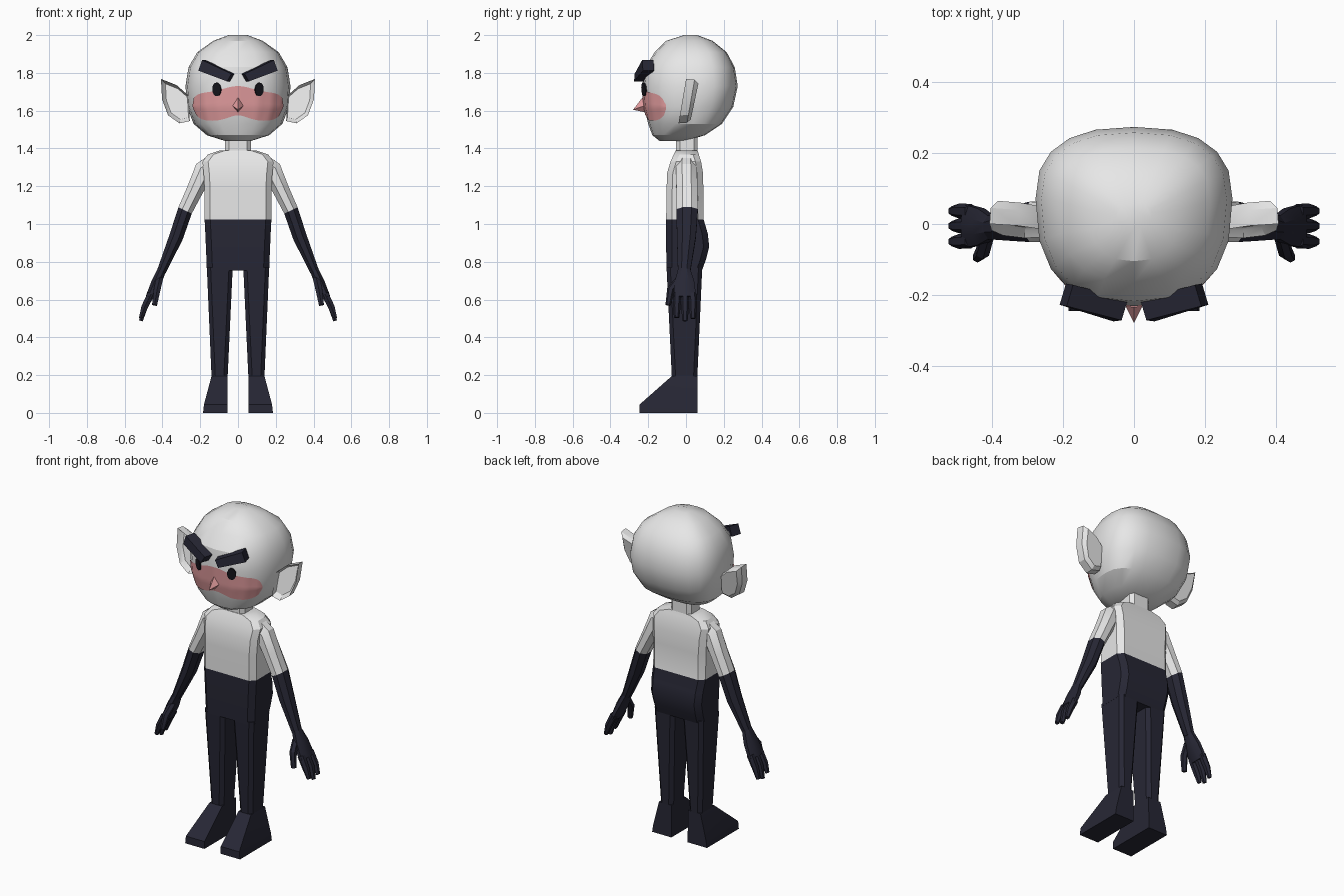
import bpy, bmesh, math
from mathutils import Vector
from mathutils.bvhtree import BVHTree

if "Cube" in bpy.data.objects:
    bpy.data.objects.remove(bpy.data.objects["Cube"])


def material(name, rgb):
    m = bpy.data.materials.new(name)
    m.diffuse_color = (*rgb, 1)
    m.use_nodes = True
    m.node_tree.nodes["Principled BSDF"].inputs["Base Color"].default_value = m.diffuse_color
    return m


WHITE = material("pale_white", (0.8, 0.8, 0.8))
NAVY = material("dark_navy", (0.02, 0.02, 0.035))
BLACK = material("near_black", (0.008, 0.008, 0.012))
PINK = material("blush_pink", (0.8, 0.35, 0.36))


def make(name, verts, faces, mats, mirror=False, angle=30, rule=None):
    """Create a mesh object; rule(face) may choose the material index."""
    bm = bmesh.new()
    vs = [bm.verts.new(v) for v in verts]
    for f in faces:
        bm.faces.new([vs[i] for i in f])
    bmesh.ops.recalc_face_normals(bm, faces=bm.faces[:])
    if rule:
        for f in bm.faces:
            f.material_index = rule(f)
    me = bpy.data.meshes.new(name)
    bm.to_mesh(me)
    bm.free()
    for m in mats:
        me.materials.append(m)
    ob = bpy.data.objects.new(name, me)
    bpy.context.collection.objects.link(ob)
    if mirror:
        ob.modifiers.new("mirror", 'MIRROR').use_mirror_merge = False
    bpy.ops.object.select_all(action='DESELECT')
    ob.select_set(True)
    bpy.context.view_layer.objects.active = ob
    bpy.ops.object.shade_smooth_by_angle(angle=math.radians(angle))
    return ob


def loft(name, rings, mats, **kw):
    """Skin a stack of equal-sized rings and cap both ends."""
    n, k = len(rings[0]), len(rings)
    verts = [p for r in rings for p in r]
    faces = [(a * n + i, a * n + (i + 1) % n, (a + 1) * n + (i + 1) % n, (a + 1) * n + i)
             for a in range(k - 1) for i in range(n)]
    faces += [tuple(range(n)), tuple(range((k - 1) * n, k * n))]
    return make(name, verts, faces, mats, **kw)


def box_ring(x0, x1, y0, y1, z, c=0.02):
    """Rectangle with cut corners."""
    return [(x0 + c, y0, z), (x1 - c, y0, z), (x1, y0 + c, z), (x1, y1 - c, z),
            (x1 - c, y1, z), (x0 + c, y1, z), (x0, y1 - c, z), (x0, y0 + c, z)]


def limb_rings(path, n=8):
    """Rings along a path of (centre, half thickness, half depth in y)."""
    pts = [Vector(p[0]) for p in path]
    rings = []
    for i, (c, w, d) in enumerate(path):
        t = (pts[min(i + 1, len(pts) - 1)] - pts[max(i - 1, 0)]).normalized()
        u = Vector((0, 1, 0)).cross(t).normalized()
        v = t.cross(u)
        ring = []
        for j in range(n):
            a = 2 * math.pi * (j + 0.5) / n
            k = 1 / math.cos(math.pi / n)
            ring.append(pts[i] + u * (w * k * math.cos(a)) + v * (d * k * math.sin(a)))
        rings.append(ring)
    return rings


# Head: stacked squarish ovals (z, half width, front y, back y)
def head_ring(z, hw, yf, yb, n=20, p=2.5):
    yc = yf + 0.6 * (yb - yf)
    ring = []
    for i in range(n):
        a = 2 * math.pi * i / n
        c, s = math.cos(a), math.sin(a)
        x = hw * math.copysign(abs(c) ** (2 / p), c)
        y = (yb - yc if s > 0 else yc - yf) * math.copysign(abs(s) ** (2 / p), s)
        ring.append((x, yc + y, z))
    return ring


HEAD = [(1.44, .07, -.14, 0), (1.47, .165, -.178, .10), (1.53, .235, -.2, .19),
        (1.62, .27, -.222, .25), (1.73, .278, -.232, .274), (1.83, .262, -.218, .258),
        (1.91, .215, -.165, .215), (1.97, .13, -.105, .14), (2.0, .05, -.01, .06)]
head = loft("head", [head_ring(*r) for r in HEAD], [WHITE], angle=25)
tree = BVHTree.FromObject(head, bpy.context.evaluated_depsgraph_get())

# Blush: thin band wrapped round the face
N, M = 32, 10
verts = []
for i in range(N + 1):
    t = 2 * i / N - 1
    a = t * math.radians(66)
    end = math.sqrt(max(0, 1 - abs(t) ** 7))
    top = 1.695 + 0.035 * math.exp(-(t / 0.4) ** 2)
    low = 1.545 + 0.03 * math.exp(-(t / 0.3) ** 2)
    mid, half = (top + low) / 2, (top - low) / 2 * max(end, 0.15)
    for j in range(M + 1):
        z = mid + half * (2 * j / M - 1)
        d = Vector((math.sin(a), -math.cos(a), 0))
        hit = tree.ray_cast(Vector((0, 0.0, z)), d)[0]
        verts.append(hit + d * 0.004)
faces = [(i * (M + 1) + j, (i + 1) * (M + 1) + j, (i + 1) * (M + 1) + j + 1, i * (M + 1) + j + 1)
         for i in range(N) for j in range(M)]
make("blush", verts, faces, [PINK])

# Nose: small pointed pyramid
make("nose", [(0, -.28, 1.605), (0, -.215, 1.69), (.035, -.21, 1.63), (0, -.21, 1.59), (-.035, -.21, 1.63)],
     [(0, 1, 2), (0, 2, 3), (0, 3, 4), (0, 4, 1), (1, 2, 3, 4)], [PINK], angle=10)

# Eyes: thin oval plates lying on the face
hit, nrm = tree.ray_cast(Vector((.11, -1, 1.713)), Vector((0, 1, 0)))[:2]
side = Vector((0, 0, 1)).cross(nrm).normalized()
up = nrm.cross(side)
eye = [[hit + nrm * h + side * (.025 * math.cos(a)) + up * (.036 * math.sin(a))
        for a in [2 * math.pi * i / 16 for i in range(16)]] for h in (0.001, 0.009)]
loft("eyes", eye, [BLACK], mirror=True)

# Brows: slanted blocks
front = [(.035, -.272, 1.795), (.19, -.232, 1.868), (.21, -.228, 1.812), (.058, -.275, 1.755)]
loft("brows", [front, [(x - .018, y + .06, z) for x, y, z in front]], [NAVY], mirror=True)

# Ears: pointed cups with a sunken front
EAR = [(.408, 1.768), (.325, 1.735), (.262, 1.68), (.255, 1.545), (.31, 1.533), (.37, 1.575), (.402, 1.66)]


def ear_ring(scale, dy):
    return [(.29 + (x - .29) * scale, -.04 + (z - 1.53) * .17 + dy, 1.64 + (z - 1.64) * scale) for x, z in EAR]


loft("ears", [ear_ring(.8, .035), ear_ring(.88, .022), ear_ring(1, 0), ear_ring(.97, .045),
              ear_ring(.8, .065)][1:][::-1] + [ear_ring(.8, .03)], [WHITE], mirror=True, angle=25)

# Neck and torso with hips; colour changes at the waist
loft("neck", [box_ring(-.068, .068, -.052, .062, z) for z in (1.36, 1.47)], [WHITE])
TORSO = [(.755, .165, -.103, .085), (.81, .167, -.104, .105), (.88, .17, -.105, .123),
         (.95, .173, -.105, .115), (1.025, .177, -.105, .093), (1.18, .177, -.103, .092),
         (1.27, .182, -.1, .09), (1.33, .188, -.082, .08), (1.368, .16, -.065, .068), (1.388, .1, -.055, .062)]
loft("torso", [box_ring(-w, w, a, b, z, .03) for z, w, a, b in TORSO], [WHITE, NAVY],
     rule=lambda f: int(f.calc_center_median().z < 1.025))

# Legs and wedge feet
loft("legs", [box_ring(.028, .165, -.103, .086, .77), box_ring(.055, .14, -.075, .06, .19)], [NAVY], mirror=True)
foot = [[(.055, -.075, .195), (.14, -.075, .195), (.14, .06, .195), (.055, .06, .195)],
        [(.055, -.245, .045), (.18, -.245, .045), (.178, .062, .045), (.055, .062, .045)],
        [(.055, -.245, 0), (.185, -.245, 0), (.185, .062, 0), (.055, .062, 0)]]
loft("feet", foot, [NAVY], mirror=True)

# Arms: pale upper arm, dark long glove
upper = limb_rings([((.13, .002, 1.31), .058, .05), ((.178, .002, 1.285), .054, .056),
                    ((.228, .005, 1.18), .044, .056), ((.28, .006, 1.072), .039, .057)])
fore = limb_rings([((.28, .006, 1.072), .039, .057), ((.328, .002, .93), .037, .05),
                   ((.405, -.01, .75), .024, .033)])
fore[0] = upper[-1]
loft("upper_arms", upper, [WHITE], mirror=True)
loft("gloves", fore, [NAVY], mirror=True)

# Hands: palm, three fingers and a thumb
loft("palms", limb_rings([((.402, -.01, .76), .023, .032), ((.432, -.008, .69), .027, .052),
                          ((.468, -.006, .61), .022, .06)]), [NAVY], mirror=True)
for name, y, tip in (("index_fingers", -.047, .505), ("middle_fingers", -.005, .487), ("outer_fingers", .035, .5)):
    loft(name, limb_rings([((.46, y, .63), .019, .019), ((.495, y * 1.05, .56), .017, .018),
                           ((.514, y * 1.05, tip), .010, .012)], 6), [NAVY], mirror=True)
loft("thumbs", limb_rings([((.415, -.035, .71), .018, .016), ((.428, -.08, .655), .018, .018),
                           ((.442, -.095, .57), .013, .012)], 6), [NAVY], mirror=True)
